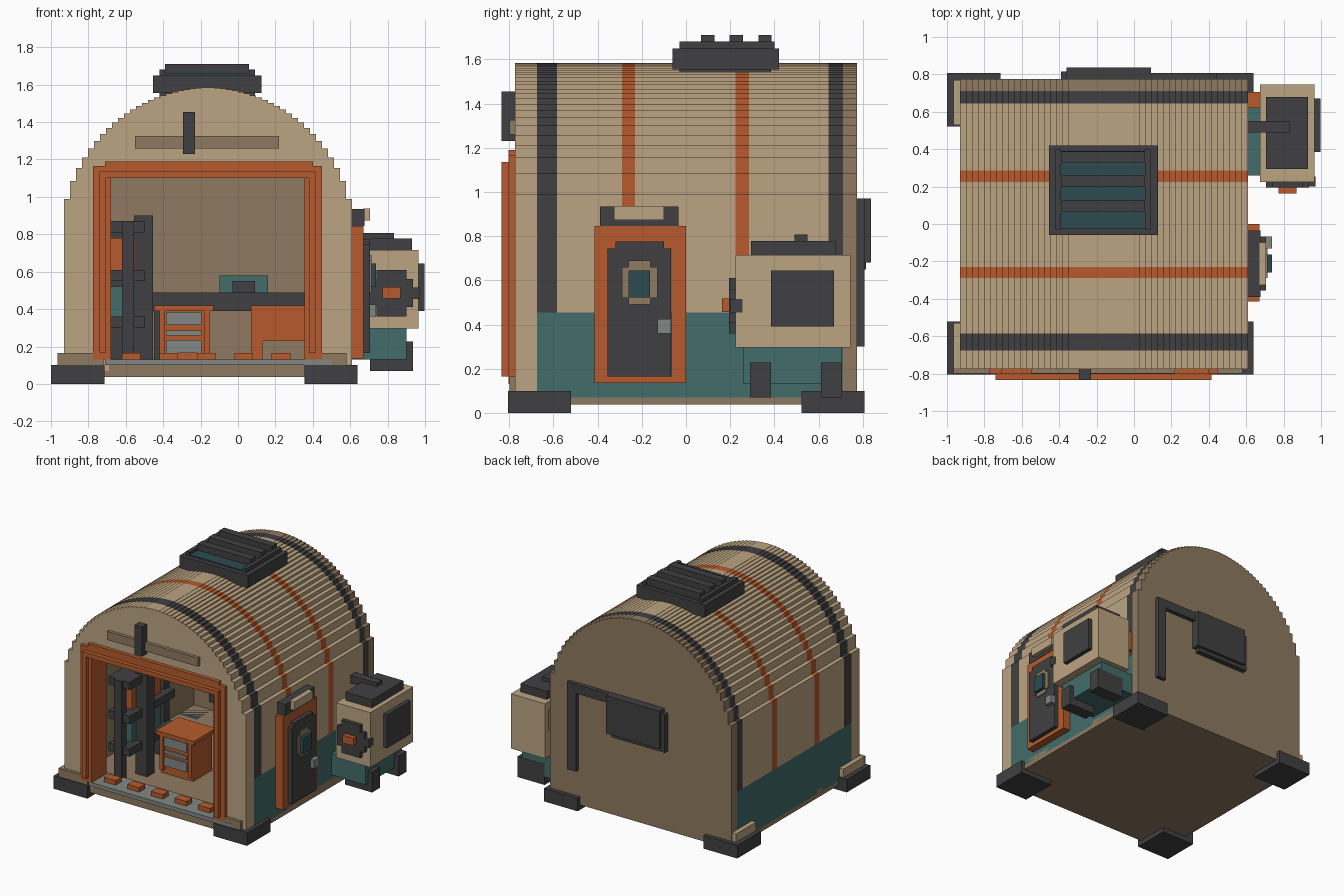
import bpy, bmesh, math

cube = bpy.data.objects.get("Cube")
if cube:
    bpy.data.objects.remove(cube, do_unlink=True)


def material(name, rgb):
    lin = [(c / 255 / 12.92) if c < 11 else ((c / 255 + 0.055) / 1.055) ** 2.4 for c in rgb]
    m = bpy.data.materials.new(name)
    m.use_nodes = True
    m.diffuse_color = (*lin, 1)
    m.node_tree.nodes["Principled BSDF"].inputs["Base Color"].default_value = (*lin, 1)
    return m


TAN = material("tan panel", (188, 165, 130))
BROWN = material("brown trim", (143, 122, 96))
DARK = material("charcoal", (64, 64, 66))
ORANGE = material("orange paint", (183, 91, 45))
TEAL = material("teal paint", (66, 108, 107))
GLASS = material("dark teal glass", (45, 75, 80))
GREY = material("grey metal", (130, 136, 132))


def finish(name, bm, mats):
    bmesh.ops.recalc_face_normals(bm, faces=bm.faces)
    me = bpy.data.meshes.new(name)
    bm.to_mesh(me)
    bm.free()
    ob = bpy.data.objects.new(name, me)
    bpy.context.collection.objects.link(ob)
    for m in mats:
        me.materials.append(m)
    return ob


def boxes(name, mat, *specs):
    """One object made of boxes given as (x0, x1, y0, y1, z0, z1)."""
    bm = bmesh.new()
    for x0, x1, y0, y1, z0, z1 in specs:
        vs = bmesh.ops.create_cube(bm, size=1)["verts"]
        for v in vs:
            v.co = ((x0 + x1) / 2 + v.co.x * (x1 - x0),
                    (y0 + y1) / 2 + v.co.y * (y1 - y0),
                    (z0 + z1) / 2 + v.co.z * (z1 - z0))
    return finish(name, bm, [mat])


CX, HALF, STEP, N = -0.16, 0.77, 0.0321, 24
BASE, SKIRT = 0.07, 0.455


def arch(inset=0.0):
    """Stepped half-round outline, from the lower right over to the lower left."""
    k = (HALF - inset) / HALF
    right = [(HALF, BASE), (HALF, SKIRT)]
    for i in range(N, 0, -1):
        dx = i * STEP
        h = 0.79 + math.sqrt(0.795 ** 2 - min(dx, HALF) ** 2)
        right += [(min(dx, HALF), h), ((i - 1) * STEP, h)]
    right = right[:-1]
    pts = right + [(-x, z) for x, z in reversed(right)]
    return [(CX + x * k, z if z <= SKIRT else SKIRT + (z - SKIRT) * k) for x, z in pts]


def slab(name, pts, y0, y1, mat):
    bm = bmesh.new()
    f = bm.faces.new([bm.verts.new((x, y0, z)) for x, z in pts])
    r = bmesh.ops.extrude_face_region(bm, geom=[f])
    for v in r["geom"]:
        if isinstance(v, bmesh.types.BMVert):
            v.co.y = y1
    return finish(name, bm, [mat])


# Barrel roof and side walls, coloured in bands along the depth
cuts = [-0.675, -0.585, -0.29, -0.23, 0.225, 0.285, 0.645, 0.71]
bands = [2, 0, 3, 0, 3, 0, 2]
bm = bmesh.new()
outer, inner = arch(), arch(0.06)
loop = outer + inner[::-1]
rings = [[bm.verts.new((x, y, z)) for x, z in loop] for y in cuts]
n, no = len(loop), len(outer)
for b, (r0, r1) in enumerate(zip(rings, rings[1:])):
    for i in range(n):
        j = (i + 1) % n
        f = bm.faces.new((r0[i], r0[j], r1[j], r1[i]))
        top = max(loop[i][1], loop[j][1])
        if i >= no - 1:
            f.material_index = 1
        elif top <= SKIRT + 0.001:
            f.material_index = 4
        else:
            f.material_index = bands[b]
finish("barrel_shell", bm, [TAN, BROWN, DARK, ORANGE, TEAL])

# End walls; the front one has a doorway
slab("front_wall", outer + [(-0.69, BASE), (-0.69, 1.11), (0.37, 1.11), (0.37, BASE)],
     -0.775, -0.675, TAN)
slab("back_wall", outer, 0.71, 0.775, BROWN)

# Floor, feet and corner trims
boxes("floor", BROWN, (-0.93, 0.61, -0.775, 0.775, 0.037, 0.1))
boxes("door_sill", GREY, (-0.71, 0.5, -0.8, -0.6, 0.1, 0.13))
boxes("sill_blocks", ORANGE, *[(-0.62 + 0.2 * i, -0.52 + 0.2 * i, -0.74, -0.67, 0.13, 0.165)
                               for i in range(5)])
boxes("feet", DARK, *[(x, x + 0.285, y, y + 0.285, 0, 0.1)
                      for x in (-1.0, 0.355) for y in (-0.805, 0.522)])
boxes("left_corner_trims", TAN, (-0.965, -0.9, -0.77, -0.53, 0.1, 0.165),
      (-0.965, -0.9, 0.53, 0.77, 0.1, 0.165))
boxes("front_corner_trims", BROWN, (-0.965, -0.72, -0.798, -0.77, 0.1, 0.165),
      (0.4, 0.58, -0.798, -0.77, 0.1, 0.165))


# Large doorway frame in two layers with deep jambs
def portal(x0, x1, z1, w, y0, y1, z0=0.13):
    return [(x0, x0 + w, y0, y1, z0, z1), (x1 - w, x1, y0, y1, z0, z1),
            (x0 + w, x1 - w, y0, y1, z1 - w, z1)]


boxes("doorway_frame", ORANGE, *portal(-0.775, 0.45, 1.165, 0.065, -0.803, -0.77),
      *portal(-0.74, 0.415, 1.135, 0.035, -0.835, -0.77, 0.165),
      *portal(-0.71, 0.385, 1.13, 0.03, -0.803, -0.62),
      (-0.71, 0.4, -0.803, -0.77, 1.165, 1.19))
boxes("front_sign_rail", BROWN, (-0.55, 0.22, -0.8, -0.77, 1.26, 1.325))
boxes("front_lamp_bar", DARK, (-0.295, -0.23, -0.835, -0.77, 1.23, 1.455))

# Storage rack inside on the left
rack = [(-0.555, -0.455, -0.45, -0.36, 0.1, 0.9), (-0.62, -0.555, -0.62, -0.56, 0.1, 0.87),
        (-0.68, -0.555, -0.1, -0.04, 0.1, 0.87)]
rack += [(-0.68, -0.5, -0.6, -0.05, z, z + 0.06) for z in (0.3, 0.55, 0.81)]
boxes("rack_frame", DARK, *rack)
boxes("rack_orange_bin", ORANGE, (-0.68, -0.55, -0.5, -0.15, 0.61, 0.78))
boxes("rack_teal_bin", TEAL, (-0.68, -0.55, -0.5, -0.15, 0.36, 0.52))

# Tool cabinet
boxes("tool_cabinet", ORANGE, (-0.42, -0.15, -0.33, -0.1, 0.1, 0.39),
      (-0.45, -0.13, -0.35, -0.08, 0.39, 0.42), (-0.42, -0.39, -0.35, -0.33, 0.13, 0.39),
      (-0.18, -0.15, -0.35, -0.33, 0.13, 0.39))
boxes("cabinet_drawers", GREY, *[(-0.385, -0.195, -0.345, -0.33, a, b)
                                 for a, b in ((0.165, 0.235), (0.26, 0.285), (0.315, 0.385))])

# Workbench, screen and crate at the back
boxes("workbench", DARK, (-0.455, 0.36, 0.3, 0.65, 0.39, 0.49), (-0.45, -0.38, 0.35, 0.6, 0.1, 0.39))
boxes("bench_screen", TEAL, (-0.1, 0.16, 0.45, 0.55, 0.49, 0.58))
boxes("screen_panel", DARK, (-0.03, 0.09, 0.42, 0.45, 0.49, 0.55))
boxes("crate", ORANGE, (0.07, 0.36, 0.05, 0.3, 0.23, 0.42), (0.07, 0.13, 0.05, 0.3, 0.1, 0.23))
boxes("crate_base", BROWN, (0.13, 0.36, 0.06, 0.3, 0.1, 0.23))

# Roof vent with louvres
boxes("vent_body", DARK, (-0.455, 0.125, -0.06, 0.42, 1.555, 1.65),
      (-0.42, 0.09, -0.03, 0.385, 1.515, 1.555),
      (-0.42, -0.39, -0.03, 0.4, 1.65, 1.68), (0.06, 0.09, -0.03, 0.4, 1.65, 1.68))
boxes("vent_glass", GLASS, (-0.39, 0.06, -0.025, 0.39, 1.65, 1.66))
boxes("vent_louvres", DARK, *[(-0.39, 0.06, y, y + 0.06, 1.65, 1.71) for y in (0.068, 0.198, 0.328)])

# Side door
boxes("side_door_frame", ORANGE, (0.6, 0.672, -0.415, -0.355, 0.135, 0.845),
      (0.6, 0.672, -0.065, 0.0, 0.135, 0.845), (0.6, 0.672, -0.355, -0.065, 0.745, 0.845),
      (0.6, 0.672, -0.355, -0.065, 0.135, 0.165))
boxes("side_door", DARK, (0.6, 0.705, -0.355, -0.068, 0.165, 0.745),
      (0.6, 0.705, -0.32, -0.1, 0.745, 0.775))
boxes("side_door_window_frame", BROWN, (0.7, 0.713, -0.29, -0.13, 0.52, 0.66),
      (0.7, 0.713, -0.26, -0.16, 0.49, 0.69))
boxes("side_door_window", GLASS, (0.7, 0.738, -0.26, -0.163, 0.522, 0.645))
boxes("side_door_handle", GREY, (0.7, 0.738, -0.13, -0.068, 0.36, 0.425))
boxes("side_lamp_mount", DARK, (0.57, 0.675, -0.39, -0.035, 0.845, 0.935))
boxes("side_lamp", TAN, (0.67, 0.705, -0.325, -0.1, 0.873, 0.937))

# Equipment unit on the right side
boxes("unit_body", TAN, (0.675, 0.965, 0.225, 0.745, 0.295, 0.715))
boxes("unit_top", DARK, (0.705, 0.93, 0.295, 0.68, 0.715, 0.777))
boxes("unit_pipe", DARK, (0.6, 0.835, 0.49, 0.55, 0.745, 0.807))
boxes("unit_side_panel", DARK, (0.96, 0.996, 0.385, 0.67, 0.39, 0.645))
boxes("unit_front_plate", DARK, (0.74, 0.9, 0.195, 0.23, 0.36, 0.61),
      (0.705, 0.935, 0.195, 0.23, 0.41, 0.56), (0.9, 0.97, 0.2, 0.255, 0.455, 0.515))
boxes("unit_front_knob", ORANGE, (0.772, 0.868, 0.162, 0.2, 0.457, 0.517))
boxes("unit_coupling", ORANGE, (0.6, 0.68, 0.62, 0.705, 0.5, 0.65))
boxes("unit_base", TEAL, (0.6, 0.9, 0.26, 0.705, 0.13, 0.295))
boxes("unit_legs", DARK, *[(0.705, 0.935, y, y + 0.095, 0.07, 0.228) for y in (0.29, 0.612)])

# Back wall panel with angled conduit
boxes("back_conduit", DARK, (0.37, 0.445, 0.77, 0.807, 0.3, 0.97),
      (0.09, 0.37, 0.77, 0.807, 0.9, 0.97))
boxes("back_panel", DARK, (-0.36, 0.09, 0.77, 0.838, 0.68, 0.97),
      (-0.39, 0.06, 0.77, 0.815, 0.65, 0.94))
